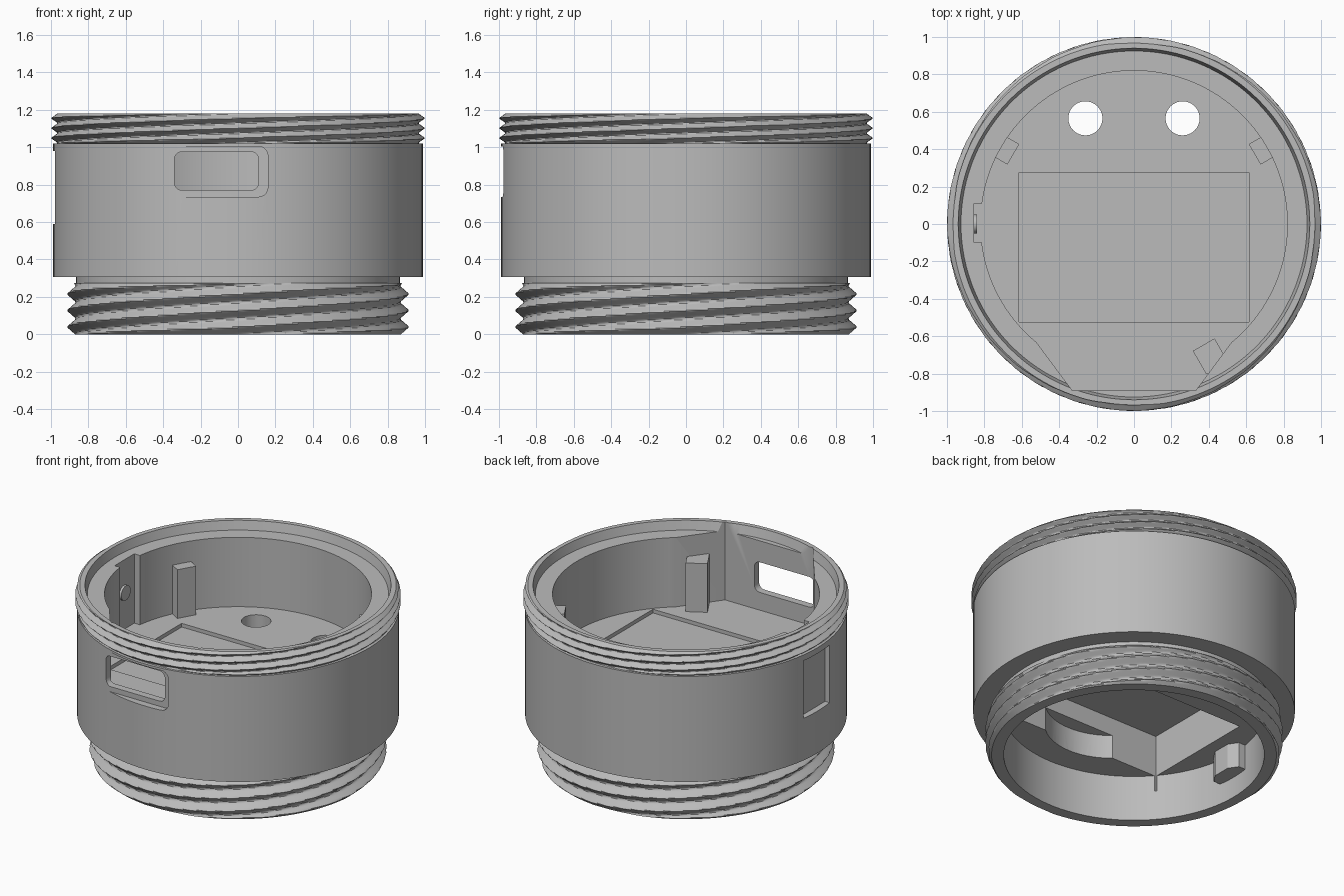
import bpy, bmesh, math
from mathutils import Matrix, Vector

if "Cube" in bpy.data.objects:
    bpy.data.objects.remove(bpy.data.objects["Cube"], do_unlink=True)

SIDES = 128
FLOOR = 0.65      # top of the inner floor
UNDER = 0.31      # underside of the inner floor

grey = bpy.data.materials.new("plain_grey")
grey.use_nodes = True
grey.diffuse_color = (0.5, 0.5, 0.5, 1)
grey.node_tree.nodes["Principled BSDF"].inputs["Base Color"].default_value = (0.5, 0.5, 0.5, 1)


def finish(name, bm):
    bmesh.ops.recalc_face_normals(bm, faces=bm.faces)
    mesh = bpy.data.meshes.new(name)
    bm.to_mesh(mesh)
    bm.free()
    mesh.materials.append(grey)
    obj = bpy.data.objects.new(name, mesh)
    bpy.context.collection.objects.link(obj)
    return obj


def box(name, x, y, z, angle=0.0, round_y=0.0):
    """Box from ranges, turned about z; round_y rounds the edges along y."""
    bm = bmesh.new()
    bmesh.ops.create_cube(bm, size=1)
    for v in bm.verts:
        v.co = Vector([lo + (c + 0.5) * (hi - lo) for c, (lo, hi) in zip(v.co, (x, y, z))])
    if round_y:
        along = [e for e in bm.edges
                 if abs(e.verts[0].co.y - e.verts[1].co.y) > 0.01]
        bmesh.ops.bevel(bm, geom=along, offset=round_y, segments=5, profile=0.5, affect='EDGES')
    bm.transform(Matrix.Rotation(angle, 4, 'Z'))
    return finish(name, bm)


def cylinder(name, radius, depth, centre, axis='Z', sides=48):
    bm = bmesh.new()
    bmesh.ops.create_cone(bm, cap_ends=True, segments=sides, radius1=radius,
                          radius2=radius, depth=depth)
    if axis == 'X':
        bm.transform(Matrix.Rotation(math.pi / 2, 4, 'Y'))
    bm.transform(Matrix.Translation(centre))
    return finish(name, bm)


def prism(name, outline, z0, z1):
    bm = bmesh.new()
    face = bm.faces.new([bm.verts.new((x, y, z0)) for x, y in outline])
    up = bmesh.ops.extrude_face_region(bm, geom=[face])
    bmesh.ops.translate(bm, vec=(0, 0, z1 - z0),
                        verts=[g for g in up["geom"] if isinstance(g, bmesh.types.BMVert)])
    return finish(name, bm)


def lathe(name, profile):
    bm = bmesh.new()
    verts = [bm.verts.new((r, 0, z)) for r, z in profile]
    edges = [bm.edges.new(pair) for pair in zip(verts, verts[1:])]
    bmesh.ops.spin(bm, geom=verts + edges, cent=(0, 0, 0), axis=(0, 0, 1),
                   angle=math.tau, steps=SIDES, use_duplicate=False)
    bmesh.ops.remove_doubles(bm, verts=bm.verts, dist=1e-4)
    return finish(name, bm)


def thread(name, z0, z1, core, root, crest, pitch, crest_z, starts=4, rows=40, cols=192):
    """Sleeve with a multi-start helical ridge, closed down to the core radius."""
    def radius(a, z):
        phase = (z - crest_z) / pitch - starts * a / math.tau
        ridge = abs((phase + 0.5) % 1.0 - 0.5) * 2
        r = root + (crest - root) * max(0.0, 1 - 1.15 * ridge)
        return min(r, root + 1.2 * min(z - z0, z1 - z) + 0.005)

    bm = bmesh.new()
    heights = [z0 + (z1 - z0) * i / rows for i in range(rows + 1)]
    rings = []
    for i, z in enumerate([z0] + heights + [z1]):
        ring = []
        for j in range(cols):
            a = math.tau * j / cols
            r = core if i in (0, rows + 2) else radius(a, z)
            ring.append(bm.verts.new((r * math.cos(a), r * math.sin(a), z)))
        rings.append(ring)
    for low, high in zip(rings, rings[1:]):
        for j in range(cols):
            k = (j + 1) % cols
            bm.faces.new((low[j], low[k], high[k], high[j]))
    return finish(name, bm)


def cut(target, cutters):
    for c in cutters:
        c.hide_render = True
        mod = target.modifiers.new("cut", 'BOOLEAN')
        mod.operation = 'DIFFERENCE'
        mod.solver = 'EXACT'
        mod.object = c
        bpy.context.view_layer.objects.active = target
        bpy.ops.object.modifier_apply(modifier=mod.name)
        bpy.data.objects.remove(c, do_unlink=True)


# Housing shell: lower neck, wide wall, upper neck, ledge and solid floor
housing = lathe("housing", [
    (0, UNDER), (0.80, UNDER), (0.80, 0), (0.865, 0), (0.865, 0.305),
    (0.988, 0.305), (0.988, 1.02), (0.955, 1.02), (0.955, 1.18), (0.94, 1.18),
    (0.925, 1.12), (0.82, 1.12), (0.82, FLOOR), (0, FLOOR)])

cutters = [
    # flat-walled bay inside the front wall
    prism("front_bay", [(-0.33, -0.89), (0.33, -0.89), (0.62, -0.5), (-0.62, -0.5)], FLOOR, 1.3),
    # rounded front window and the recess around it
    box("window_recess", (-0.39, 0.16), (-1.1, -0.94), (0.735, 1.005), round_y=0.05),
    box("window", (-0.34, 0.11), (-1.1, -0.8), (0.77, 0.975), round_y=0.04),
    # side slot outside and its notch inside
    box("side_slot", (-1.1, -0.945), (-0.14, 0.14), (0.59, 0.98)),
    box("side_notch", (-0.855, -0.7), (-0.1, 0.11), (FLOOR, 1.3)),
    # shallow tray on the floor, deep pocket and curved relief below it
    box("floor_tray", (-0.615, 0.615), (-0.525, 0.275), (0.625, 0.8)),
    box("under_pocket", (-0.615, 0.615), (-0.525, 0.275), (0.2, 0.592)),
    cylinder("under_relief", 0.41, 0.27, (0, -0.215, 0.335), sides=64),
]
# Pair of through holes in the floor
for side in (-1, 1):
    cutters.append(cylinder("floor_hole", 0.091, 1.0, (side * 0.26, 0.565, 0.5)))
cut(housing, cutters)

# Screw threads
lower_thread = thread("lower_thread", 0.0, 0.275, 0.86, 0.87, 0.914, 0.088, 0.215)
upper_thread = thread("upper_thread", 1.02, 1.18, 0.95, 0.967, 1.0, 0.053, 1.155)

# Mounting posts on the inner wall, set radially
posts = [
    box("back_left_post", (0.745, 0.85), (-0.063, 0.063), (FLOOR - 0.02, 0.98), math.radians(30)),
    box("back_right_post", (0.745, 0.85), (-0.063, 0.063), (FLOOR - 0.02, 0.98), math.radians(150)),
    box("front_post", (0.745, 0.89), (-0.067, 0.067), (FLOOR - 0.02, 0.98), math.radians(-60)),
]

# Side button and the clip under the floor
button = cylinder("side_button", 0.05, 0.04, (-0.86, 0, 0.9), axis='X', sides=24)
clip = prism("under_clip", [(-0.83, -0.12), (-0.74, -0.12), (-0.70, -0.06),
                            (-0.70, 0.06), (-0.74, 0.12), (-0.83, 0.12)], 0.14, 0.45)

for obj in [housing, lower_thread, upper_thread, button, clip] + posts:
    bpy.ops.object.select_all(action='DESELECT')
    obj.select_set(True)
    bpy.context.view_layer.objects.active = obj
    bpy.ops.object.shade_smooth_by_angle(angle=math.radians(30))
